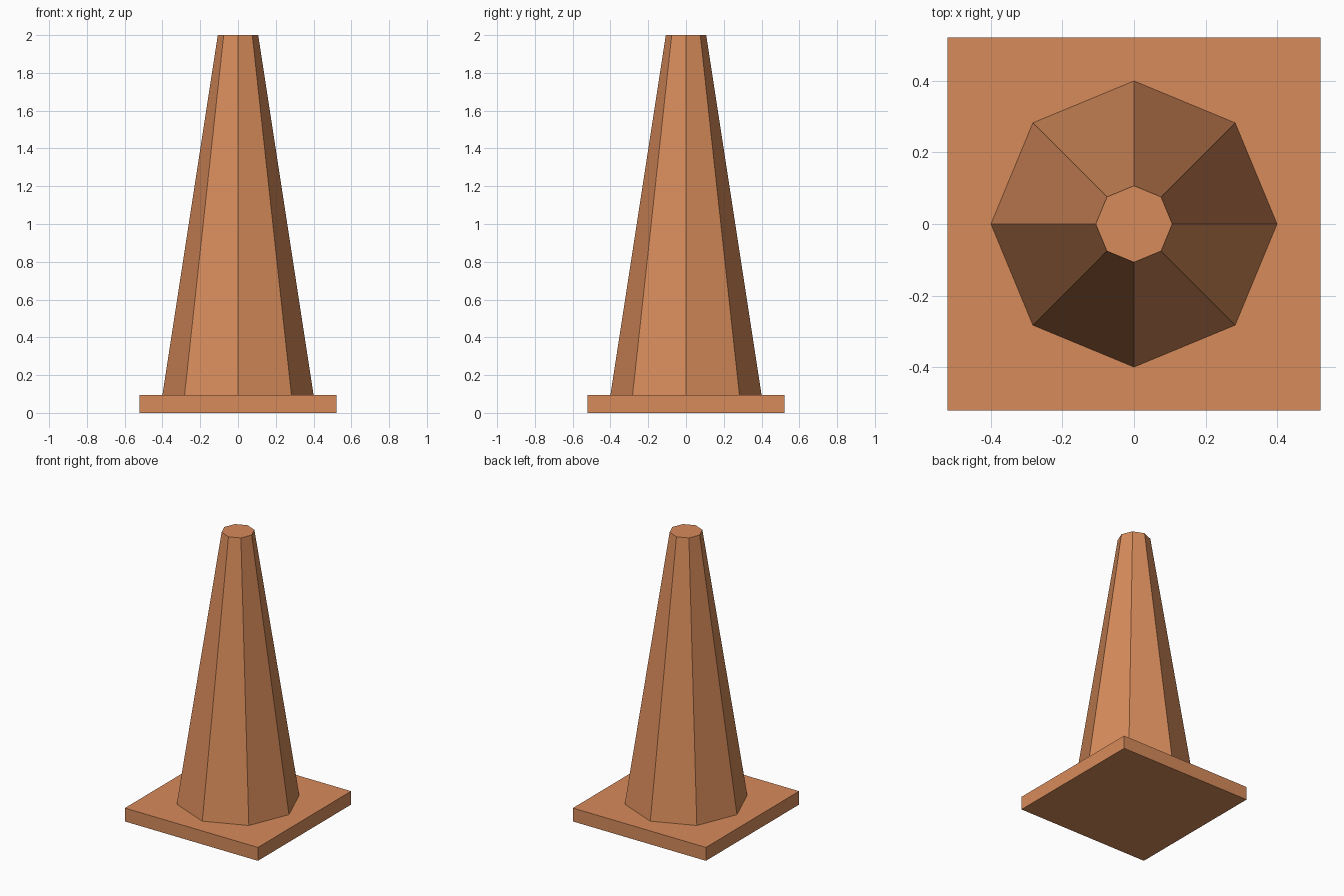
import bpy

cube = bpy.data.objects.get("Cube")
if cube:
    bpy.data.objects.remove(cube, do_unlink=True)

BASE_WIDTH = 1.044
BASE_HEIGHT = 0.095
TOTAL_HEIGHT = 2.0

# Single flat colour
orange = bpy.data.materials.new("faded_orange")
orange.use_nodes = True
colour = (0.68, 0.26, 0.104, 1)
orange.diffuse_color = colour
orange.node_tree.nodes["Principled BSDF"].inputs["Base Color"].default_value = colour


def finish(name):
    """Name the active part and give it the colour."""
    part = bpy.context.object
    part.name = part.data.name = name
    part.data.materials.append(orange)
    return part


# Square foot plate
bpy.ops.mesh.primitive_cube_add(size=1, location=(0, 0, BASE_HEIGHT / 2))
plate = finish("base_plate")
plate.scale = (BASE_WIDTH, BASE_WIDTH, BASE_HEIGHT)
bpy.ops.object.transform_apply(location=False, rotation=False, scale=True)

# Eight-sided tapered body with a flat top, corners on the axes
body_height = TOTAL_HEIGHT - BASE_HEIGHT
bpy.ops.mesh.primitive_cone_add(
    vertices=8, radius1=0.4, radius2=0.107, depth=body_height,
    location=(0, 0, BASE_HEIGHT + body_height / 2))
finish("cone_body")
